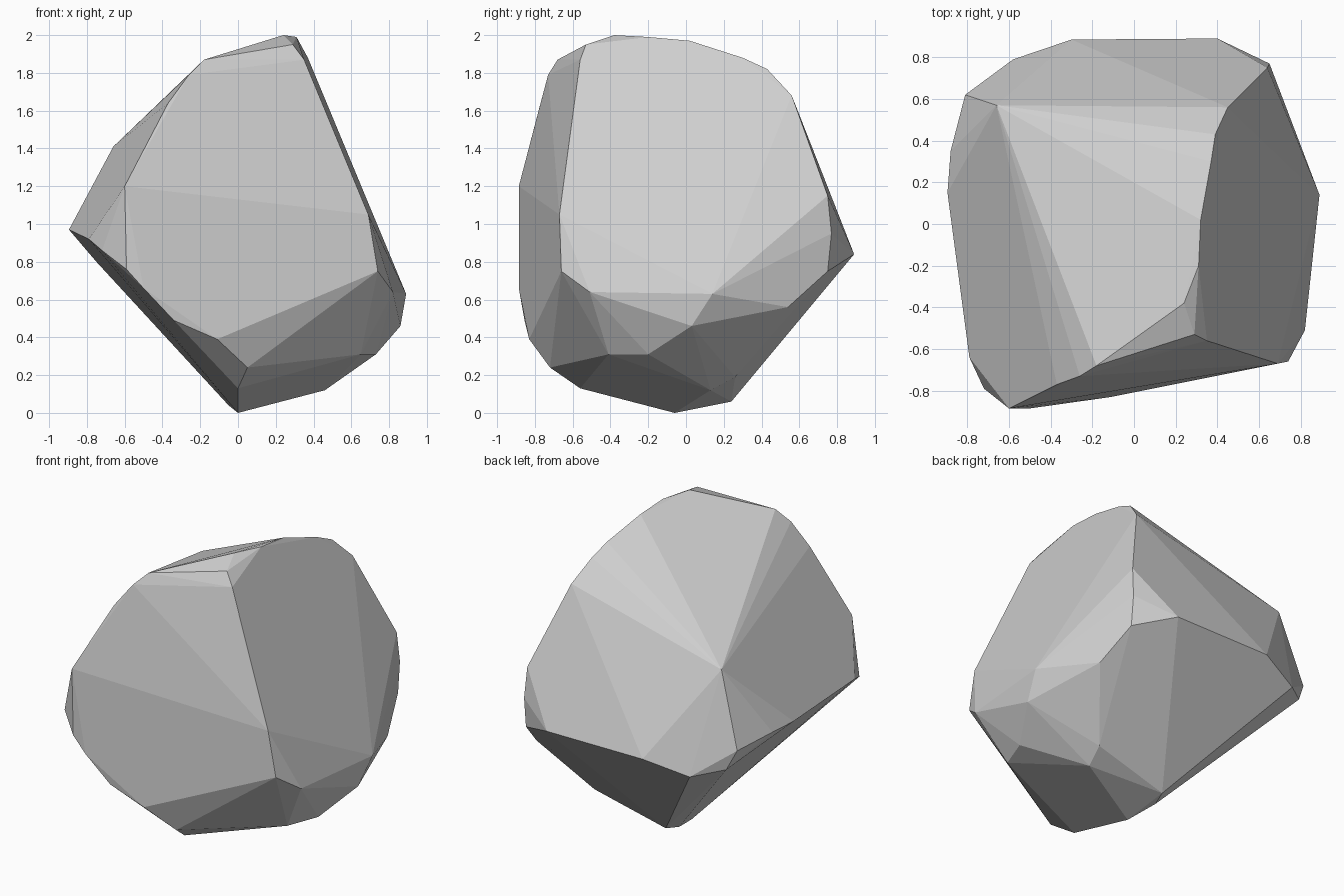
import bpy
import bmesh
import math

# Corner points of the faceted boulder, grouped by region
crown = [(0.24, -0.38, 2.0), (0.29, -0.53, 1.95), (0.31, -0.2, 1.99), (0.32, 0.02, 1.97),
         (0.37, 0.30, 1.88), (0.39, 0.43, 1.82), (0.45, 0.56, 1.68),
         (-0.18, -0.68, 1.87), (0.35, -0.56, 1.87), (-0.66, 0.57, 1.41)]
front = [(-0.26, -0.73, 1.79), (-0.37, -0.77, 1.64), (-0.60, -0.885, 1.2),
         (-0.59, -0.885, 0.76), (-0.50, -0.885, 0.66), (-0.34, -0.855, 0.49),
         (-0.11, -0.83, 0.39), (0.74, -0.66, 0.75), (0.69, -0.67, 1.05)]
left = [(-0.72, -0.79, 0.86), (-0.79, -0.64, 0.92), (-0.895, 0.15, 0.97),
        (-0.88, 0.35, 0.97), (-0.81, 0.62, 0.93), (-0.75, 0.65, 0.80), (-0.58, 0.79, 0.76)]
back = [(-0.30, 0.885, 0.84), (0.40, 0.89, 0.84), (0.65, 0.75, 0.75),
        (0.65, 0.77, 0.95), (0.64, 0.75, 1.15), (0.72, 0.54, 0.56)]
right = [(0.89, 0.14, 0.63), (0.82, -0.51, 0.64), (0.86, 0.03, 0.46),
         (0.73, -0.20, 0.31), (0.65, -0.41, 0.31)]
foot = [(0.46, 0.13, 0.12), (0.49, 0.26, 0.19), (-0.02, 0.24, 0.06), (-0.05, 0.14, 0.04),
        (0.0, -0.06, 0.0), (0.0, -0.56, 0.13), (0.05, -0.72, 0.24)]

# Wrap the corners in a convex hull and merge nearly coplanar faces
bm = bmesh.new()
for p in crown + front + left + back + right + foot:
    bm.verts.new(p)
bmesh.ops.convex_hull(bm, input=bm.verts[:])
loose = [v for v in bm.verts if not v.link_faces]
bmesh.ops.delete(bm, geom=loose, context='VERTS')
bmesh.ops.dissolve_limit(bm, angle_limit=math.radians(5),
                         verts=bm.verts[:], edges=bm.edges[:])
bmesh.ops.recalc_face_normals(bm, faces=bm.faces[:])

mesh = bpy.data.meshes.new("boulder")
bm.to_mesh(mesh)
bm.free()

# Single stone colour, flat shaded
stone = bpy.data.materials.new("light grey stone")
stone.diffuse_color = (0.63, 0.63, 0.63, 1.0)
mesh.materials.append(stone)
boulder = bpy.data.objects.new("boulder", mesh)
bpy.context.collection.objects.link(boulder)
